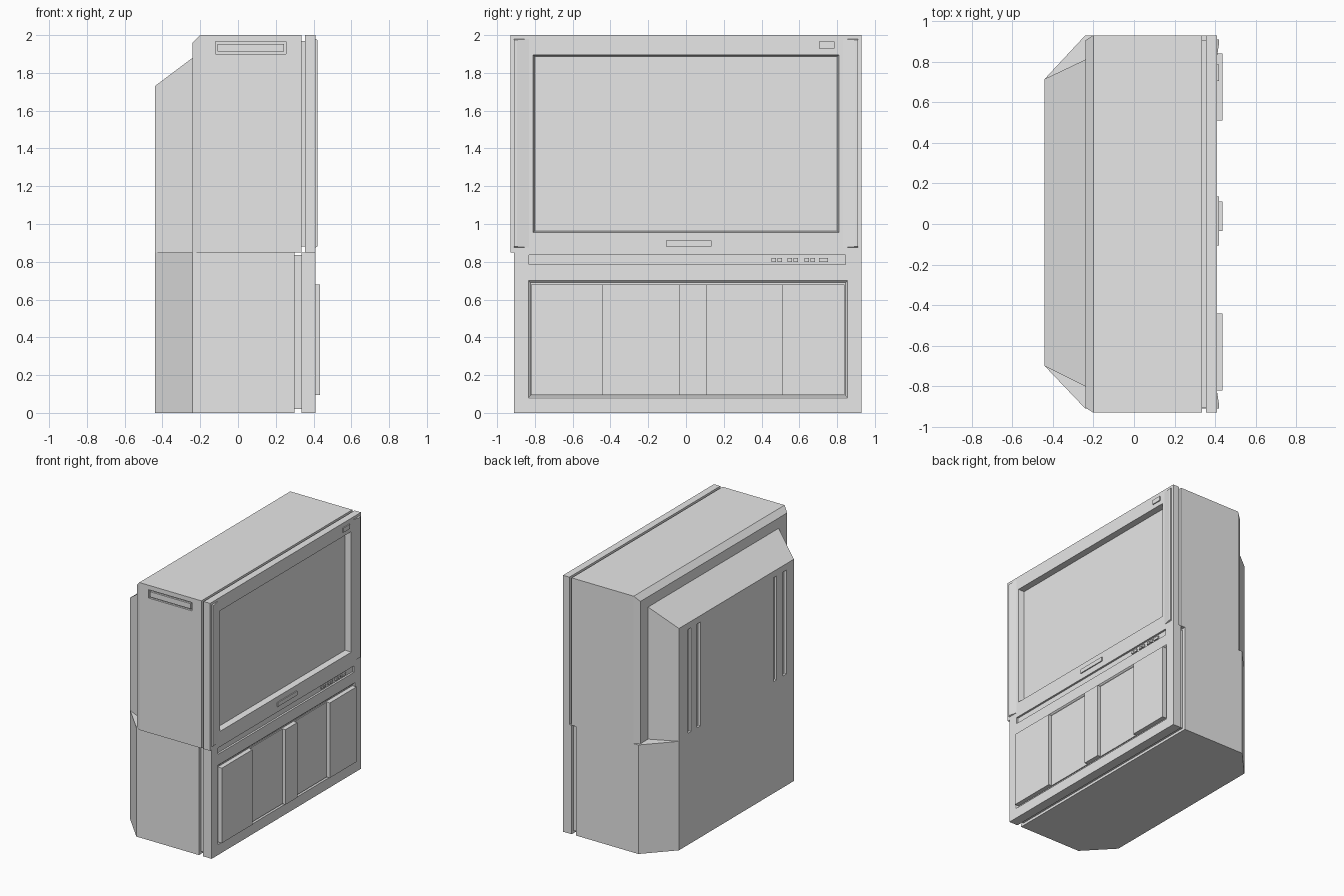
import bpy, bmesh

cube = bpy.data.objects.get("Cube")
if cube:
    bpy.data.objects.remove(cube, do_unlink=True)

grey = bpy.data.materials.new("plain_grey")
grey.use_nodes = True
grey.diffuse_color = (0.8, 0.8, 0.8, 1)
grey.node_tree.nodes["Principled BSDF"].inputs["Base Color"].default_value = (0.8, 0.8, 0.8, 1)


def loft(name, *sections):
    """Solid through rectangles (x, y_min, y_max, z_min, z_max) stacked along x."""
    bm = bmesh.new()
    rings = [[bm.verts.new(p) for p in ((x, a, c), (x, b, c), (x, b, d), (x, a, d))]
             for x, a, b, c, d in sections]
    for lo, hi in zip(rings, rings[1:]):
        for i in range(4):
            j = (i + 1) % 4
            bm.faces.new((lo[i], lo[j], hi[j], hi[i]))
    bm.faces.new(rings[0])
    bm.faces.new(rings[-1])
    bmesh.ops.recalc_face_normals(bm, faces=bm.faces)
    mesh = bpy.data.meshes.new(name)
    bm.to_mesh(mesh)
    bm.free()
    mesh.materials.append(grey)
    obj = bpy.data.objects.new(name, mesh)
    bpy.context.scene.collection.objects.link(obj)
    return obj


def box(name, x0, x1, *rect):
    return loft(name, (x0, *rect), (x1, *rect))


def cut(target, cutter):
    """Subtract the cutter from the target, then discard it."""
    cutter.hide_render = True
    mod = target.modifiers.new("cut", 'BOOLEAN')
    mod.operation = 'DIFFERENCE'
    mod.solver = 'EXACT'
    mod.object = cutter
    bpy.context.view_layer.objects.active = target
    bpy.ops.object.modifier_apply(modifier=mod.name)
    bpy.data.objects.remove(cutter, do_unlink=True)


# Upper cabinet with bevelled back edge and a recessed neck behind the bezel
upper = loft("upper_cabinet",
             (-0.24, -0.905, 0.905, 0.85, 1.96),
             (-0.20, -0.93, 0.93, 0.85, 2.0),
             (0.335, -0.93, 0.93, 0.85, 2.0),
             (0.335, -0.905, 0.905, 0.88, 1.97),
             (0.36, -0.905, 0.905, 0.88, 1.97))
cut(upper, box("side_recess", -0.12, 0.255, -1, -0.915, 1.90, 1.965))
box("side_grip_panel", -0.108, 0.243, -0.93, -0.91, 1.912, 1.953)

# Sloping rear housing with four vertical grooves
rear = loft("rear_housing",
            (-0.44, -0.70, 0.715, 0.85, 1.73),
            (-0.24, -0.80, 0.81, 0.85, 1.88))
for y in (-0.59, -0.47, 0.47, 0.585):
    cut(rear, box("rear_groove", -0.5, -0.42, y - 0.02, y + 0.02, 0.87, 1.68))

# Lower cabinet with angled back corners and a recessed neck
loft("lower_cabinet",
     (-0.44, -0.70, 0.715, 0, 0.85),
     (-0.24, -0.91, 0.93, 0, 0.85),
     (0.30, -0.91, 0.93, 0, 0.85),
     (0.30, -0.885, 0.905, 0.02, 0.835),
     (0.34, -0.885, 0.905, 0.02, 0.835))

# Screen surround with a deep, slightly tapered opening
bezel = box("screen_bezel", 0.355, 0.41, -0.93, 0.93, 0.85, 2.0)
cut(bezel, loft("screen_opening",
                (0.365, -0.80, 0.80, 0.963, 1.887),
                (0.415, -0.811, 0.811, 0.954, 1.896)))
for name, s in (("left", 1), ("right", -1)):
    outer, inner, crest = 0.91 * s, 0.83 * s, 0.895 * s
    loft(name + "_bezel_rib",
         (0.41, min(outer, inner), max(outer, inner), 0.875, 1.98),
         (0.42, min(outer, crest), max(outer, crest), 0.88, 1.975))
box("lower_bezel_plate", 0.41, 0.418, -0.105, 0.135, 0.88, 0.912)
box("upper_bezel_plate", 0.41, 0.418, 0.705, 0.785, 1.93, 1.965)

# Lower front with a control strip recess and a shallow door recess
front = box("lower_front", 0.335, 0.41, -0.91, 0.93, 0, 0.85)
cut(front, box("control_recess", 0.395, 0.45, -0.83, 0.845, 0.785, 0.835))
cut(front, loft("door_recess",
                (0.40, -0.823, 0.845, 0.09, 0.69),
                (0.412, -0.837, 0.857, 0.078, 0.702)))

# Control buttons
for i, y in enumerate((0.465, 0.497, 0.55, 0.582, 0.64, 0.672, 0.727)):
    half = 0.024 if i == 6 else 0.012
    box("control_button", 0.39, 0.405, y - half, y + half, 0.80, 0.82)

# Three raised door panels, with flush panels between them
for y0, y1 in ((-0.82, -0.44), (-0.035, 0.11), (0.51, 0.84)):
    box("raised_door", 0.395, 0.435, y0, y1, 0.095, 0.68)
for y0, y1 in ((-0.44, -0.035), (0.11, 0.51)):
    box("flush_door", 0.395, 0.408, y0, y1, 0.095, 0.68)
